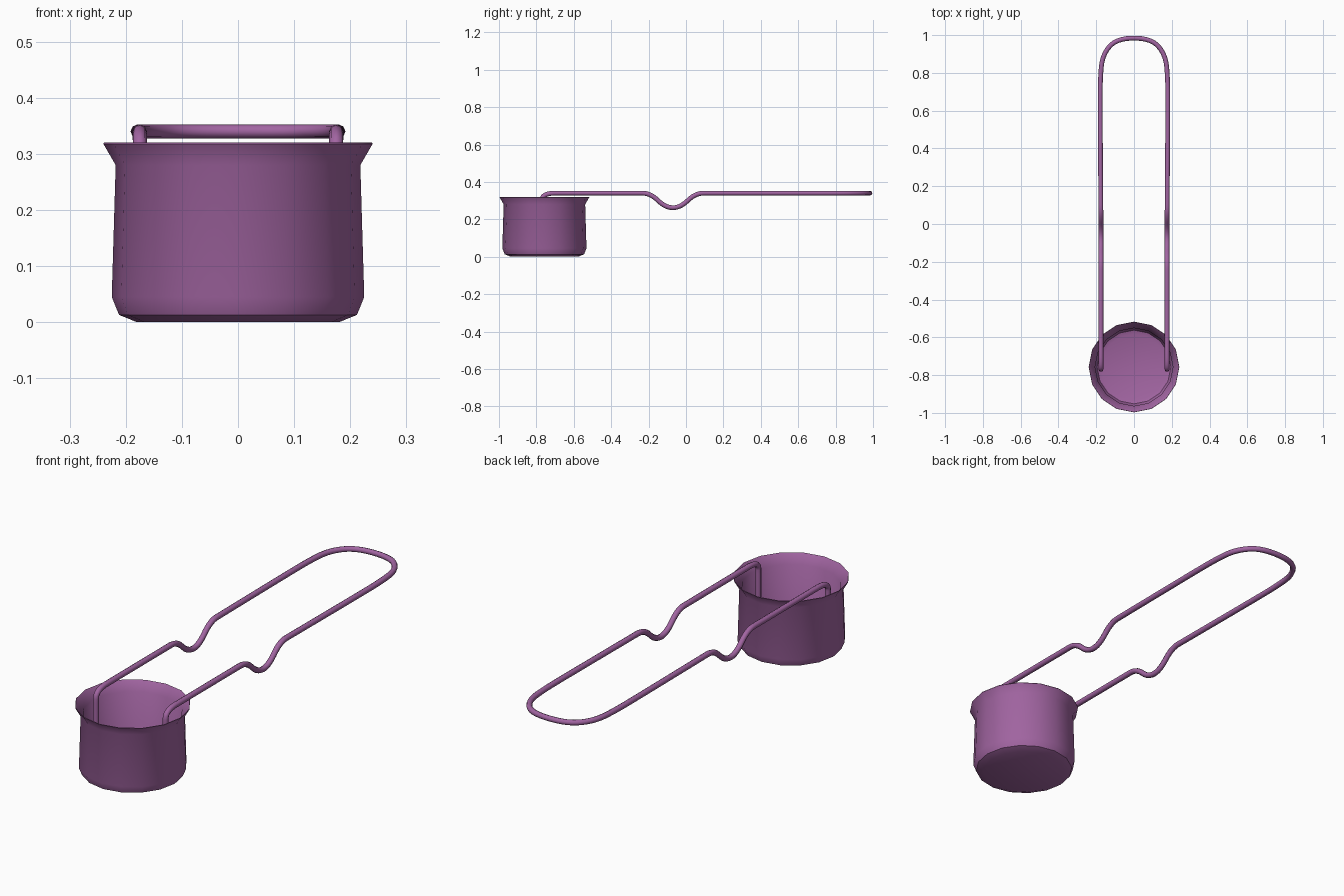
import bpy, bmesh
from math import cos, sin, tau, radians

if "Cube" in bpy.data.objects:
    bpy.data.objects.remove(bpy.data.objects["Cube"])

mat = bpy.data.materials.new("purple")
mat.diffuse_color = (0.36, 0.13, 0.36, 1)
mat.use_nodes = True
mat.node_tree.nodes["Principled BSDF"].inputs["Base Color"].default_value = mat.diffuse_color


def finish(obj, angle):
    obj.data.materials.append(mat)
    bpy.ops.object.select_all(action='DESELECT')
    obj.select_set(True)
    bpy.context.view_layer.objects.active = obj
    if obj.type == 'CURVE':
        bpy.ops.object.convert(target='MESH')
    bpy.ops.object.shade_smooth_by_angle(angle=radians(angle))


def lathe(name, profile, sides, center):
    bm = bmesh.new()
    rings = [[bm.verts.new((r * cos(tau * i / sides), r * sin(tau * i / sides), z))
              for i in range(sides)] for r, z in profile]
    for a, b in zip(rings, rings[1:]):
        for i in range(sides):
            j = (i + 1) % sides
            bm.faces.new((a[i], a[j], b[j], b[i]))
    bm.faces.new(rings[0][::-1])
    bm.faces.new(rings[-1])
    bmesh.ops.recalc_face_normals(bm, faces=bm.faces)
    me = bpy.data.meshes.new(name)
    bm.to_mesh(me)
    bm.free()
    obj = bpy.data.objects.new(name, me)
    obj.location = center
    bpy.context.collection.objects.link(obj)
    return obj


# Flared 16-sided cup: outside from base to lip, then inside down to the floor
cup_profile = [(0.18, 0), (0.212, 0.013), (0.225, 0.045), (0.218, 0.28), (0.24, 0.318),
               (0.239, 0.32), (0.206, 0.28), (0.207, 0.05), (0.195, 0.025), (0.175, 0.018)]
finish(lathe("scoop_cup", cup_profile, 16, (0, -0.757, 0)), 40)

# Bent wire handle: one half of the path, mirrored across x = 0
half = [(0.175, -0.77, 0.06), (0.175, -0.77, 0.27), (0.175, -0.77, 0.34), (0.175, -0.62, 0.34),
        (0.175, -0.28, 0.34), (0.175, -0.19, 0.34), (0.175, -0.11, 0.262), (0.175, -0.03, 0.262),
        (0.175, 0.05, 0.34), (0.176, 0.14, 0.34), (0.179, 0.58, 0.34), (0.179, 0.78, 0.34),
        (0.165, 0.90, 0.34), (0.09, 0.984, 0.34)]
path = half + [(-x, y, z) for x, y, z in reversed(half)]
cu = bpy.data.curves.new("wire_handle", 'CURVE')
cu.dimensions = '3D'
cu.bevel_depth = 0.0125
cu.bevel_resolution = 2
cu.use_fill_caps = True
sp = cu.splines.new('NURBS')
sp.points.add(len(path) - 1)
for p, co in zip(sp.points, path):
    p.co = (*co, 1)
sp.order_u = 3
sp.use_endpoint_u = True
sp.resolution_u = 6
handle = bpy.data.objects.new("wire_handle", cu)
bpy.context.collection.objects.link(handle)
finish(handle, 60)
